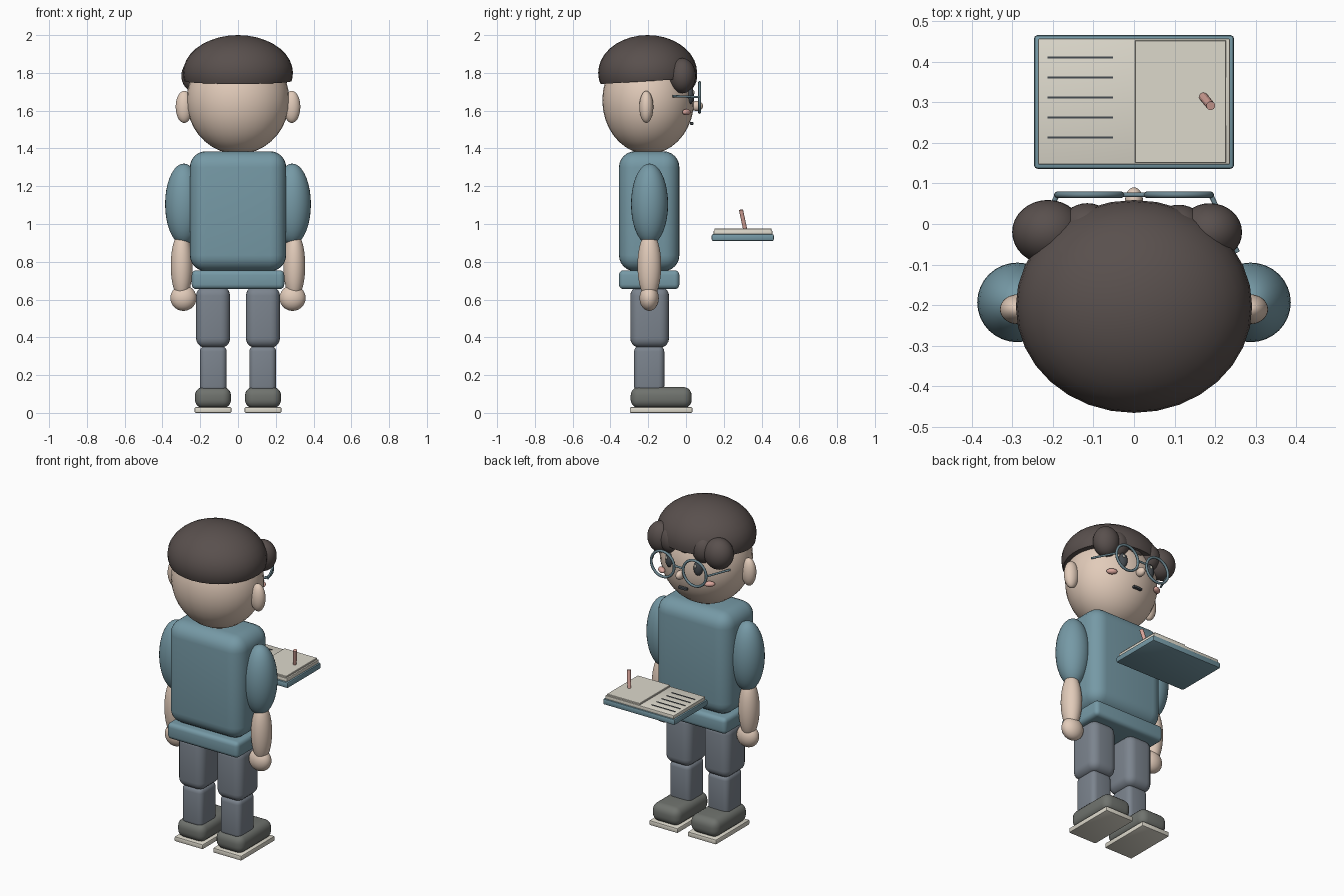
import bpy, bmesh, math
from mathutils import Vector, Matrix

if "Cube" in bpy.data.objects:
    bpy.data.objects.remove(bpy.data.objects["Cube"])

COLORS = {
    "skin": (0.76, 0.60, 0.49), "hair": (0.10, 0.08, 0.075), "teal": (0.18, 0.32, 0.38),
    "trousers": (0.20, 0.23, 0.27), "shoe": (0.16, 0.17, 0.155), "cream": (0.72, 0.69, 0.60),
    "dark": (0.06, 0.07, 0.08), "pink": (0.70, 0.38, 0.33), "frame": (0.15, 0.24, 0.28),
}
MATS = {}
for key, c in COLORS.items():
    MATS[key] = bpy.data.materials.new(key)
    MATS[key].diffuse_color = (*c, 1)


def finish(name, bm, mat, smooth=True):
    me = bpy.data.meshes.new(name)
    bm.to_mesh(me)
    bm.free()
    for p in me.polygons:
        p.use_smooth = smooth
    ob = bpy.data.objects.new(name, me)
    bpy.context.collection.objects.link(ob)
    me.materials.append(MATS[mat])
    return ob


def ball(name, loc, rad, mat, rot=0, cut=None):
    """Ellipsoid, optionally cut flat by a (point, normal) plane"""
    bm = bmesh.new()
    bmesh.ops.create_uvsphere(bm, u_segments=32, v_segments=18, radius=1)
    bm.transform(Matrix.Translation(loc) @ Matrix.Rotation(rot, 4, 'Z')
                 @ Matrix.Diagonal((*rad, 1)))
    if cut:
        r = bmesh.ops.bisect_plane(bm, geom=bm.verts[:] + bm.edges[:] + bm.faces[:],
                                   plane_co=cut[0], plane_no=cut[1], clear_outer=True)
        edges = [e for e in r["geom_cut"] if isinstance(e, bmesh.types.BMEdge)]
        cap = bmesh.ops.contextual_create(bm, geom=edges)["faces"]
        bmesh.ops.split_edges(bm, edges=edges) if cap else None
    return finish(name, bm, mat)


def box(name, x, y, z, mat, bevel=0.0, seg=4):
    """Rounded box from (min, max) ranges"""
    bm = bmesh.new()
    bmesh.ops.create_cube(bm, size=1)
    size = [b - a for a, b in (x, y, z)]
    mid = [(a + b) / 2 for a, b in (x, y, z)]
    bm.transform(Matrix.Translation(mid) @ Matrix.Diagonal((*size, 1)))
    if bevel:
        bmesh.ops.bevel(bm, geom=bm.edges[:], offset=bevel, segments=seg,
                        profile=0.5, affect='EDGES')
    ob = finish(name, bm, mat)
    bpy.context.view_layer.objects.active = ob
    ob.select_set(True)
    bpy.ops.object.shade_smooth_by_angle(angle=math.radians(35))
    ob.select_set(False)
    return ob


def rod(name, a, b, r, mat, n=12):
    a, b = Vector(a), Vector(b)
    bm = bmesh.new()
    bmesh.ops.create_cone(bm, cap_ends=True, segments=n, radius1=r, radius2=r,
                          depth=(b - a).length)
    q = (b - a).to_track_quat('Z', 'Y').to_matrix().to_4x4()
    bm.transform(Matrix.Translation((a + b) / 2) @ q)
    return finish(name, bm, mat, False)


def xr(s, a, b):
    return tuple(sorted((s * a, s * b)))


# torso and hem
box("torso", (-.255, .255), (-.355, -.035), (.75, 1.385), "teal", .085, 6)
box("shirt_hem", (-.245, .245), (-.355, -.035), (.655, .755), "teal", .025)

# head, nose, mouth
ball("head", (0, -.2, 1.655), (.272, .243, .285), "skin")
ball("nose", (0, .058, 1.625), (.022, .032, .027), "skin")
box("mouth", (-.03, .03), (.02, .04), (1.525, 1.54), "dark", .005, 2)

# hair cap with slightly tilted lower edge, plus front curls
ball("hair_cap", (0, -.203, 1.80), (.291, .262, .20), "hair",
     cut=((0, -.44, 1.742), (0, .06, -1)))
for i, (x, y, z, r, h) in enumerate([(-.212, -.02, 1.785, .088, .093), (-.115, -.01, 1.79, .068, .08),
                                     (0, -.012, 1.805, .064, .072), (.11, -.012, 1.79, .066, .08),
                                     (.187, -.02, 1.785, .079, .093)]):
    ball(f"hair_curl_{i + 1}", (x, y, z), (r, r * .9, h), "hair")

for s, side in ((-1, "left"), (1, "right")):
    # face details
    ball("ear_" + side, (s * .285, -.21, 1.62), (.045, .037, .085), "skin")
    ball("eye_" + side, (s * .1, .022, 1.68), (.027, .02, .045), "dark", -s * .35)
    ball("eye_glint_" + side, (s * .1 + .008, .041, 1.697), (.008, .005, .01), "cream")
    ball("cheek_" + side, (s * .165, .003, 1.592), (.031, .018, .016), "pink", -s * .6)
    # glasses: ring and temple arm
    bpy.ops.mesh.primitive_torus_add(location=(s * .11, .072, 1.67), rotation=(math.pi / 2, 0, 0),
                                     major_radius=.079, minor_radius=.008,
                                     major_segments=32, minor_segments=8)
    ring = bpy.context.object
    ring.name = "glasses_ring_" + side
    ring.data.materials.append(MATS["frame"])
    bpy.ops.object.shade_smooth()
    ring.select_set(False)
    rod("glasses_arm_" + side, (s * .19, .07, 1.672), (s * .255, -.07, 1.677), .006, "frame")
    # arms
    ball("sleeve_" + side, (s * .287, -.193, 1.105), (.099, .098, .215), "teal")
    ball("forearm_" + side, (s * .298, -.194, .78), (.058, .063, .18), "skin")
    ball("hand_" + side, (s * .289, -.195, .608), (.069, .051, .068), "skin")
    # legs and shoes
    box("thigh_" + side, xr(s, .042, .222), (-.295, -.09), (.345, .67), "trousers", .05, 5)
    box("shin_" + side, xr(s, .06, .202), (-.275, -.115), (.11, .355), "trousers", .03, 4)
    box("shoe_" + side, xr(s, .037, .228), (-.293, .03), (.025, .137), "shoe", .045, 5)
    box("sole_" + side, xr(s, .035, .23), (-.297, .034), (0, .03), "cream", .006, 2)
rod("glasses_bridge", (-.035, .072, 1.68), (.035, .072, 1.68), .006, "frame")

# open notebook
box("book_cover", (-.246, .246), (.136, .465), (.91, .946), "teal", .008, 2)
box("book_pages", (-.236, .236), (.146, .457), (.94, .966), "cream", .004, 2)
box("raised_page", (.002, .227), (.15, .453), (.96, .976), "cream", .002, 1)
for i in range(5):
    y = .213 + i * .0493
    box(f"page_line_{i + 1}", (-.213, -.052), (y - .0025, y + .0025), (.963, .969), "dark")
rod("pencil", (.17, .314, .968), (.189, .291, 1.075), .011, "pink")

for m in bpy.data.materials:
    if m.users and not m.is_grease_pencil:
        m.use_nodes = True
        m.node_tree.nodes["Principled BSDF"].inputs["Base Color"].default_value = m.diffuse_color
